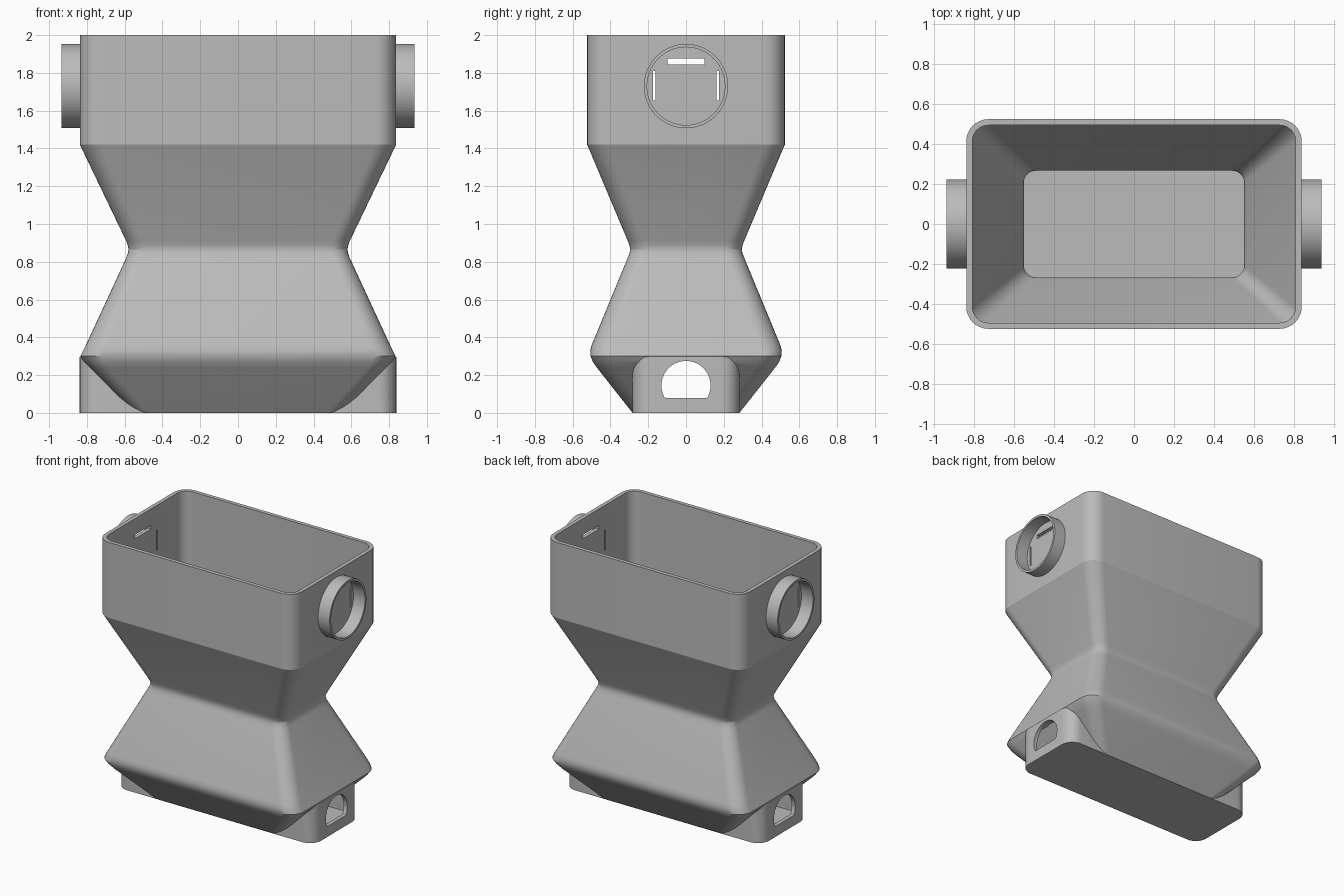
import bpy, bmesh, math

cube = bpy.data.objects.get("Cube")
if cube:
    bpy.data.objects.remove(cube, do_unlink=True)

grey = bpy.data.materials.new("plain grey")
grey.use_nodes = True
grey.diffuse_color = (0.5, 0.5, 0.5, 1)
grey.node_tree.nodes["Principled BSDF"].inputs["Base Color"].default_value = (0.5, 0.5, 0.5, 1)

WALL = 0.03


def rounded_rect(hx, hy, r, steps=8):
    pts = []
    for i, (sx, sy) in enumerate([(1, 1), (-1, 1), (-1, -1), (1, -1)]):
        for k in range(steps + 1):
            a = math.pi / 2 * (i + k / steps)
            pts.append((sx * (hx - r) + r * math.cos(a), sy * (hy - r) + r * math.sin(a)))
    return pts


def loft(name, rings):
    """Closed solid through rings of 3D points."""
    bm = bmesh.new()
    rows = [[bm.verts.new(p) for p in ring] for ring in rings]
    n = len(rows[0])
    for a, b in zip(rows, rows[1:]):
        for i in range(n):
            j = (i + 1) % n
            bm.faces.new((a[i], a[j], b[j], b[i]))
    bm.faces.new(rows[0][::-1])
    bm.faces.new(rows[-1])
    bmesh.ops.recalc_face_normals(bm, faces=bm.faces)
    mesh = bpy.data.meshes.new(name)
    bm.to_mesh(mesh)
    bm.free()
    mesh.materials.append(grey)
    ob = bpy.data.objects.new(name, mesh)
    bpy.context.collection.objects.link(ob)
    return ob


def stack(name, levels):
    """Loft of rounded rectangles given as height, half width, half depth, radius."""
    return loft(name, [[(x, y, z) for x, y in rounded_rect(hx, hy, r)]
                       for z, hx, hy, r in levels])


def along_x(name, outline, x0, x1):
    return loft(name, [[(x, y, z) for y, z in outline] for x in (x0, x1)])


def circle(r, z, n=64):
    return [(r * math.cos(2 * math.pi * i / n), z + r * math.sin(2 * math.pi * i / n))
            for i in range(n)]


def combine(ob, other, operation):
    mod = ob.modifiers.new(operation, "BOOLEAN")
    mod.operation, mod.solver, mod.object = operation, "EXACT", other
    bpy.context.view_layer.objects.active = ob
    bpy.ops.object.modifier_apply(modifier=mod.name)
    bpy.data.objects.remove(other, do_unlink=True)


# Hourglass body, soft at the waist and bulge
profile = [
    (0.00, 0.545, 0.283, 0.07), (0.24, 0.785, 0.472, 0.10),
    (0.27, 0.815, 0.493, 0.11), (0.30, 0.835, 0.505, 0.11),
    (0.33, 0.820, 0.507, 0.11), (0.36, 0.805, 0.499, 0.11),
    (0.82, 0.592, 0.309, 0.09), (0.845, 0.583, 0.299, 0.09),
    (0.865, 0.580, 0.296, 0.09), (0.885, 0.583, 0.299, 0.09),
    (0.91, 0.592, 0.308, 0.09), (1.42, 0.837, 0.523, 0.11),
    (2.00, 0.837, 0.523, 0.11)]
body = stack("hopper_body", profile)

# Straight base block whose ends show under the bulge
combine(body, stack("base_block", [(0, 0.838, 0.2831, 0.095), (0.295, 0.838, 0.2831, 0.095)]), "UNION")

# Hollow interior
inner = [(z, hx - WALL, hy - WALL, r - WALL) for z, hx, hy, r in profile]
inner[0] = (WALL, 0.545, 0.276, 0.05)
inner[-1] = (2.1,) + inner[-1][1:]
combine(body, stack("body_hollow", inner), "DIFFERENCE")
combine(body, stack("base_hollow", [(WALL, 0.808, 0.253, 0.065), (0.27, 0.808, 0.253, 0.065)]), "DIFFERENCE")

# D-shaped outlets through both ends of the base
outlet = [(y, max(z, 0.08)) for y, z in circle(0.13, 0.145)]
clean = [p for i, p in enumerate(outlet)
         if p[1] > 0.08 or outlet[i - 1][1] > 0.08 or outlet[(i + 1) % len(outlet)][1] > 0.08]
combine(body, along_x("outlet_cutter", clean, -1, 1), "DIFFERENCE")

# Three slots through each upper end wall
for y0, y1, z0, z1 in [(-0.097, 0.097, 1.845, 1.875),
                       (-0.175, -0.162, 1.655, 1.81), (0.162, 0.175, 1.655, 1.81)]:
    slot = [(y0, z0), (y1, z0), (y1, z1), (y0, z1)]
    combine(body, along_x("slot_cutter", slot, -1, 1), "DIFFERENCE")

# Round collars on the upper ends
collars = []
for side, label in ((1, "left"), (-1, "right")):
    collar = along_x(label + "_collar", circle(0.223, 1.73), side * 0.825, side * 0.935)
    combine(collar, along_x("collar_cutter", circle(0.206, 1.73), side * 0.7, side * 1.1), "DIFFERENCE")
    collars.append(collar)

# Smooth shading with crisp creases
bpy.ops.object.select_all(action="DESELECT")
for ob in [body] + collars:
    ob.select_set(True)
bpy.context.view_layer.objects.active = body
bpy.ops.object.shade_smooth_by_angle(angle=math.radians(21))
